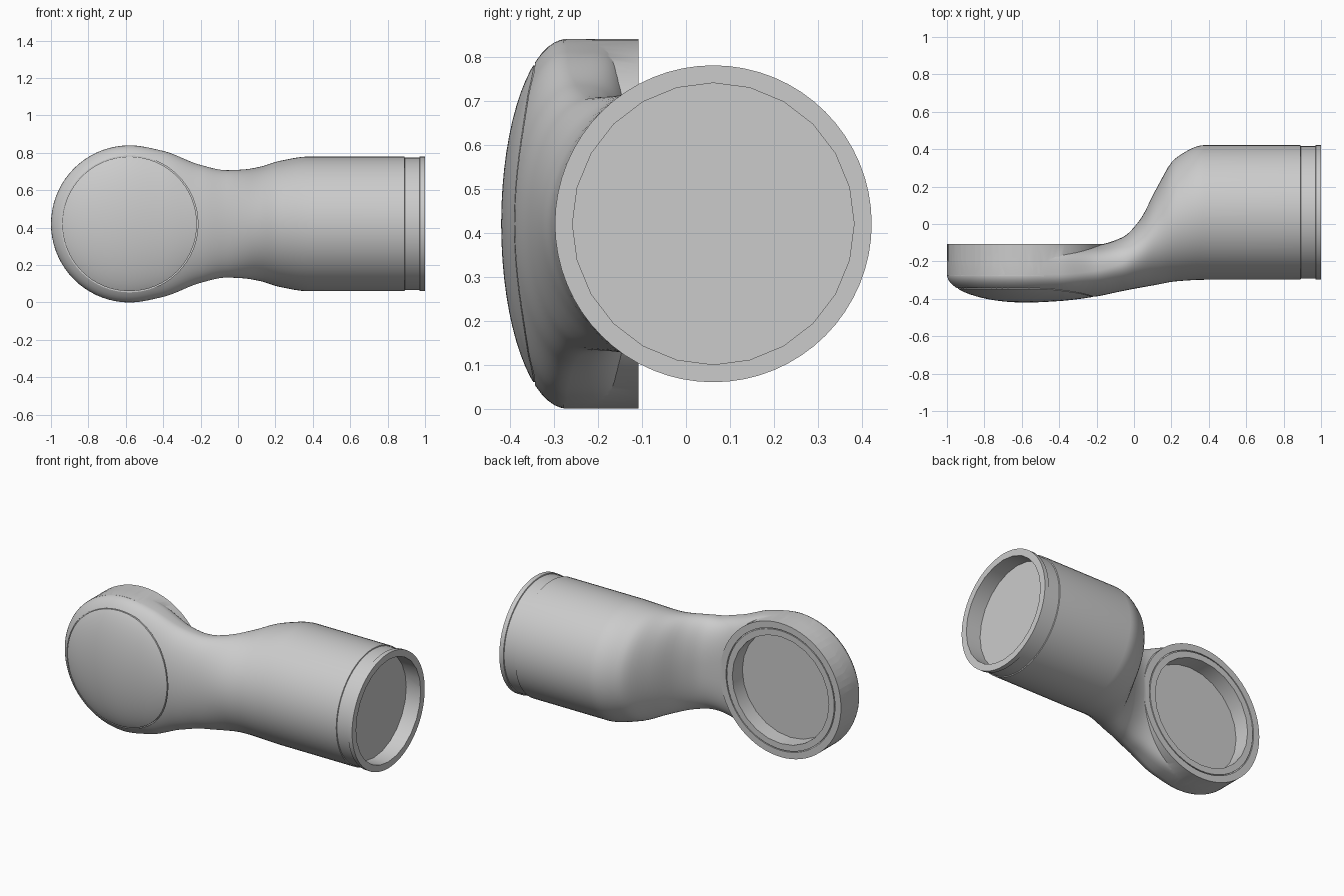
import bpy, bmesh
from math import sin, cos, pi
from mathutils import Matrix

if "Cube" in bpy.data.objects:
    bpy.data.objects.remove(bpy.data.objects["Cube"])

HX, CZ = -0.58, 0.42          # head centre in x, shared axis height
HALF = 32                     # points per half cross-section

# x, half width, front y, back y, widest y, squareness of the back
KEYS = [
    (-0.58, 0.420, -0.420, -0.125, -0.27, 8.0),
    (-0.40, 0.390, -0.412, -0.122, -0.27, 5.0),
    (-0.20, 0.315, -0.387, -0.112, -0.25, 3.0),
    (-0.06, 0.287, -0.358, -0.070, -0.21, 2.4),
    (0.03, 0.291, -0.341, 0.020, -0.15, 2.1),
    (0.12, 0.306, -0.325, 0.190, -0.06, 2.0),
    (0.22, 0.336, -0.307, 0.350, 0.02, 2.0),
    (0.38, 0.360, -0.298, 0.422, 0.062, 2.0),
    (0.89, 0.360, -0.298, 0.422, 0.062, 2.0),
    (1.00, 0.360, -0.298, 0.422, 0.062, 2.0),
]


def tangent(i, c):
    if i == 0 or i == len(KEYS) - 1:
        return 0.0
    a, b, d = KEYS[i - 1], KEYS[i], KEYS[i + 1]
    s0 = (b[c] - a[c]) / (b[0] - a[0])
    s1 = (d[c] - b[c]) / (d[0] - b[0])
    return 0.0 if s0 * s1 <= 0 else 2 * s0 * s1 / (s0 + s1)


def sample(x):
    """Smooth monotone interpolation of the section table."""
    i = max(k for k in range(len(KEYS) - 1) if KEYS[k][0] <= x + 1e-6)
    a, b = KEYS[i], KEYS[i + 1]
    h = b[0] - a[0]
    t = (x - a[0]) / h
    return [(2*t**3 - 3*t*t + 1) * a[c] + (t**3 - 2*t*t + t) * h * tangent(i, c)
            + (3*t*t - 2*t**3) * b[c] + (t**3 - t*t) * h * tangent(i + 1, c)
            for c in range(1, 6)]


def half_profile(x, k=1.0):
    """(offset from axis, y) from the front centre to the back centre."""
    w, f, b, c, n = sample(x)
    pts = []
    for j in range(HALF + 1):
        s, co = max(0.0, sin(pi * j / HALF)), cos(pi * j / HALF)
        if j in (0, HALF):
            s = 0.0
        if co >= 0:
            pts.append((w * s * k, c - (c - f) * co * k))
        else:
            pts.append((w * s ** (2 / n) * k, c + (b - c) * abs(co) ** (2 / n) * k))
    return pts


def finish(name, bm):
    bmesh.ops.remove_doubles(bm, verts=bm.verts, dist=1e-5)
    bmesh.ops.recalc_face_normals(bm, faces=bm.faces)
    me = bpy.data.meshes.new(name)
    bm.to_mesh(me)
    bm.free()
    ob = bpy.data.objects.new(name, me)
    bpy.context.collection.objects.link(ob)
    return ob


def skin(bm, rows, closed):
    n = len(rows[0])
    for a, b in zip(rows, rows[1:]):
        for j in range(n if closed else n - 1):
            k = (j + 1) % n
            bm.faces.new((a[j], a[k], b[k], b[j]))


def lathe(name, profile, segs=64):
    """Closed (radius, y) profile turned about the head axis."""
    bm = bmesh.new()
    rows = []
    for s in range(segs):
        t = 2 * pi * s / segs
        rows.append([bm.verts.new((HX + r * cos(t), y, CZ + r * sin(t))) for r, y in profile])
    skin(bm, rows + rows[:1], True)
    return finish(name, bm)


def cylinder(name, r, depth, matrix, segs=64):
    bm = bmesh.new()
    bmesh.ops.create_cone(bm, cap_ends=True, segments=segs, radius1=r, radius2=r,
                          depth=depth, matrix=matrix)
    return finish(name, bm)


def boolean(target, tool, op):
    tool.hide_render = True
    m = target.modifiers.new(op, 'BOOLEAN')
    m.operation, m.object, m.solver = op, tool, 'EXACT'
    bpy.context.view_layer.objects.active = target
    bpy.ops.object.modifier_apply(modifier=m.name)
    bpy.data.objects.remove(tool)


# Body: half-turned domed head, lofted through the neck into the round tube
bm = bmesh.new()
prof = half_profile(HX)
rows = []
for s in range(37):
    t = pi * s / 36
    rows.append([bm.verts.new((HX - r * sin(t), y, CZ + r * cos(t))) for r, y in prof])
skin(bm, rows, False)
stations = [(HX + 0.96 * i / 48, 1) for i in range(49)]
stations += [(0.89, 1), (0.892, 0.985), (0.97, 0.985), (0.972, 1), (1.0, 1)]
rows = []
for x, k in stations:
    p = half_profile(x, k)
    ring = [(y, CZ + r) for r, y in p] + [(y, CZ - r) for r, y in p[-2:0:-1]]
    rows.append([bm.verts.new((x, y, z)) for y, z in ring])
skin(bm, rows, True)
bm.faces.new(rows[-1])
body = finish("joint_body", bm)

# Flat round collar behind the head
turn_y = Matrix.Rotation(pi / 2, 4, 'X')
collar = cylinder("collar", 0.4195, 0.17, Matrix.Translation((HX, -0.193, CZ)) @ turn_y, 72)
boolean(body, collar, 'UNION')

# Sockets in the collar and in the tube end
boolean(body, cylinder("head_socket", 0.335, 0.2,
                       Matrix.Translation((HX, -0.108, CZ)) @ turn_y, 24), 'DIFFERENCE')
boolean(body, cylinder("tube_socket", 0.32, 0.2,
                       Matrix.Translation((1.0, 0.062, CZ)) @ Matrix.Rotation(pi / 2, 4, 'Y'), 24),
        'DIFFERENCE')

# Fine seams around the front cover and on the collar face
for r, y0, y1 in ((0.363, -0.5, -0.338), (0.375, -0.115, 0.0)):
    d = 0.003
    seam = lathe("seam", [(r - d, y0), (r + d, y0), (r + d, y1), (r - d, y1)])
    boolean(body, seam, 'DIFFERENCE')

body.select_set(True)
bpy.context.view_layer.objects.active = body
bpy.ops.object.shade_smooth_by_angle(angle=0.6)
